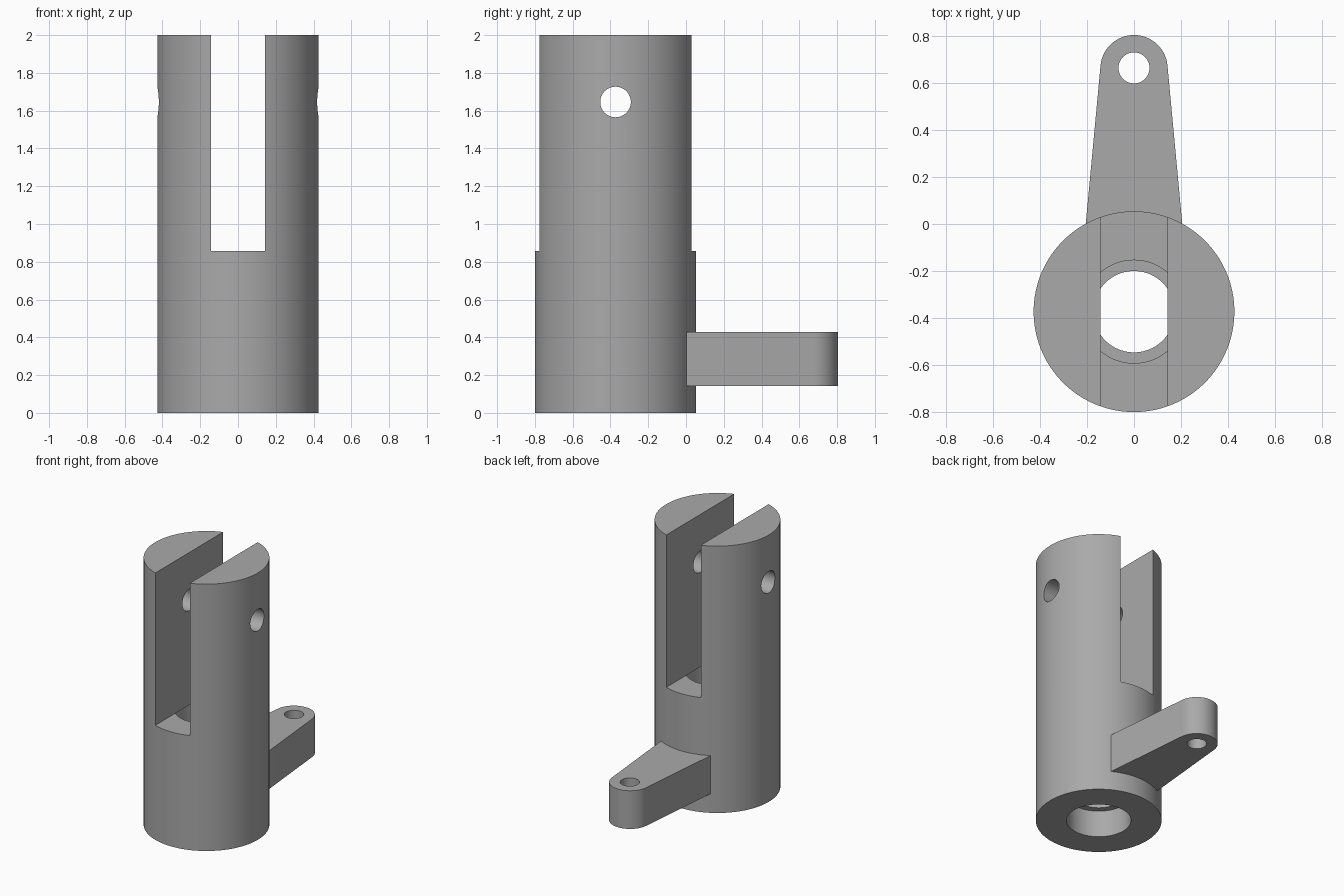
import bpy, bmesh, math

if "Cube" in bpy.data.objects:
    bpy.data.objects.remove(bpy.data.objects["Cube"], do_unlink=True)

AXIS_Y = -0.373          # tube axis
TUBE_R = 0.427
EYE_Y, EYE_R = 0.661, 0.143
SLOT_Z = 0.858
HALF_SLOT = 0.143

steel = bpy.data.materials.new("plain_grey")
steel.use_nodes = True
GREY = (0.4, 0.4, 0.4, 1)
steel.diffuse_color = GREY
steel.node_tree.nodes["Principled BSDF"].inputs["Base Color"].default_value = GREY


def cylinder(name, radius, z0, z1, y=AXIS_Y, sides=96):
    bpy.ops.mesh.primitive_cylinder_add(
        vertices=sides, radius=radius, depth=z1 - z0, location=(0, y, (z0 + z1) / 2))
    bpy.context.object.name = name
    return bpy.context.object


def box(name, size, center):
    bpy.ops.mesh.primitive_cube_add(size=1, location=center)
    ob = bpy.context.object
    ob.name = name
    ob.scale = size
    return ob


def extrude_outline(name, points, z0, z1):
    bm = bmesh.new()
    face = bm.faces.new([bm.verts.new((x, y, z0)) for x, y in points])
    top = bmesh.ops.extrude_face_region(bm, geom=[face])["geom"]
    bmesh.ops.translate(bm, vec=(0, 0, z1 - z0),
                        verts=[v for v in top if isinstance(v, bmesh.types.BMVert)])
    bmesh.ops.recalc_face_normals(bm, faces=bm.faces)
    mesh = bpy.data.meshes.new(name)
    bm.to_mesh(mesh)
    bm.free()
    ob = bpy.data.objects.new(name, mesh)
    bpy.context.collection.objects.link(ob)
    return ob


def combine(target, tool, operation):
    tool.hide_render = True
    mod = target.modifiers.new(operation.title(), "BOOLEAN")
    mod.operation, mod.object, mod.solver = operation, tool, "EXACT"
    bpy.ops.object.select_all(action="DESELECT")
    bpy.context.view_layer.objects.active = target
    target.select_set(True)
    bpy.ops.object.modifier_apply(modifier=mod.name)
    bpy.data.objects.remove(tool, do_unlink=True)


# Round body
body = cylinder("forked_tube_with_lever", TUBE_R, 0, 2, sides=128)

# Tapered lever with a rounded eye, rooted inside the tube wall
tilt = math.radians(5.2)
steps = 32
outline = [(EYE_R * math.cos(a), EYE_Y + EYE_R * math.sin(a))
           for a in (tilt + (math.pi - 2 * tilt) * i / steps for i in range(steps + 1))]
outline += [(-0.21, -0.05), (0.21, -0.05)]
combine(body, extrude_outline("lever", outline, 0.143, 0.429), "UNION")

# Lever eye hole
combine(body, cylinder("eye_cutter", 0.066, 0, 0.6, y=EYE_Y + 0.003, sides=48), "DIFFERENCE")

# Fork slot, running front to back
combine(body, box("slot_cutter", (2 * HALF_SLOT, 1.2, 1.4),
                  (0, AXIS_Y, SLOT_Z + 0.7)), "DIFFERENCE")

# Through bore with a wider counterbore at each end
for name, radius, z0, z1 in (("bore_cutter", 0.173, -0.1, SLOT_Z + 0.01),
                             ("lower_counterbore", 0.219, -0.1, 0.2),
                             ("upper_counterbore", 0.219, SLOT_Z - 0.2, SLOT_Z + 0.01)):
    cutter = cylinder(name, radius, z0, z1)
    if z1 > SLOT_Z:
        # keep the cutter clear of the fork cheeks above the slot floor
        trim = box("trim", (2 * HALF_SLOT, 1, 1), (0, AXIS_Y, SLOT_Z + 0.5))
        low = box("low", (1, 1, 2), (0, AXIS_Y, SLOT_Z - 1))
        combine(low, trim, "UNION")
        combine(cutter, low, "INTERSECT")
    combine(body, cutter, "DIFFERENCE")

# Cross pin hole through both cheeks
pin = cylinder("pin_cutter", 0.081, -0.6, 0.6, sides=48)
pin.rotation_euler = (0, math.pi / 2, 0)
pin.location = (0, AXIS_Y, 1.646)
combine(body, pin, "DIFFERENCE")

body.data.materials.clear()
body.data.materials.append(steel)
for poly in body.data.polygons:
    poly.material_index = 0
bpy.ops.object.select_all(action="DESELECT")
body.select_set(True)
bpy.context.view_layer.objects.active = body
bpy.ops.object.shade_smooth_by_angle(angle=math.radians(30))
